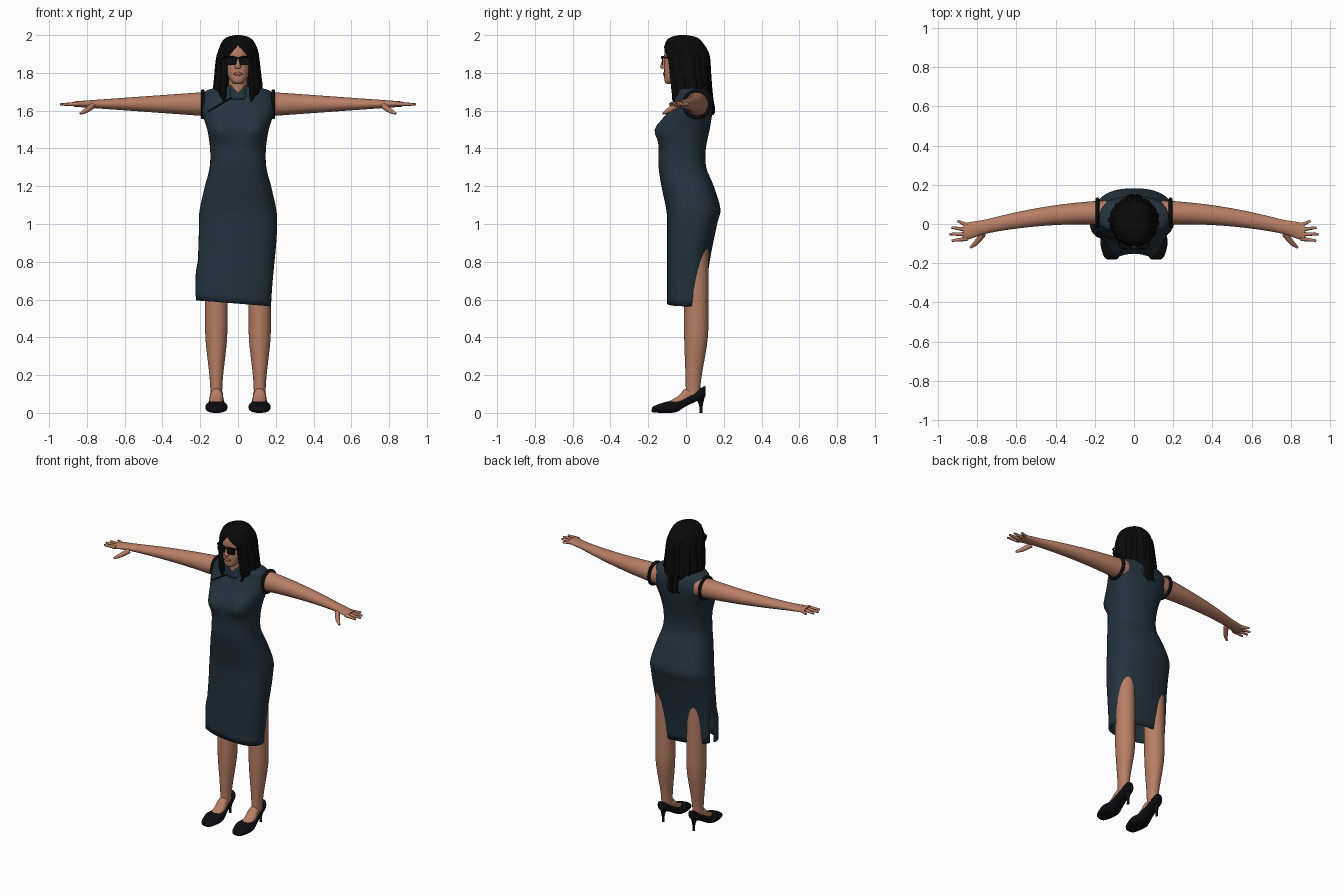
import bpy, bmesh, math, random
from mathutils import Vector
from mathutils.bvhtree import BVHTree

random.seed(4)
if "Cube" in bpy.data.objects:
    bpy.data.objects.remove(bpy.data.objects["Cube"])


def material(name, *color):
    mat = bpy.data.materials.new(name)
    mat.use_nodes = True
    mat.diffuse_color = (*color, 1)
    shader = mat.node_tree.nodes["Principled BSDF"]
    shader.inputs["Base Color"].default_value = (*color, 1)
    shader.inputs["Roughness"].default_value = .7
    return mat


SKIN = material("warm_skin", .48, .21, .13)
CLOTH = material("dark_slate_cloth", .017, .033, .047)
HAIR = material("black_hair", .003, .003, .003)
BLACK = material("black_leather", .004, .004, .005)
LIP = material("muted_lip", .3, .09, .07)


def mix(start, end, t):
    return start + (end - start) * t


def ramp(value, low, high):
    """Smooth step from zero at low to one at high."""
    t = min(1, max(0, (value - low) / (high - low)))
    return t * t * (3 - 2 * t)


def bump(value, centre, width):
    return math.exp(-((value - centre) / width) ** 2)


def smooth_rows(rows, steps=4):
    """Catmull-Rom resampling of a short table of sections."""
    out = []
    last = len(rows) - 1
    for i in range(last):
        quad = list(zip(rows[max(i - 1, 0)], rows[i], rows[i + 1], rows[min(i + 2, last)]))
        for j in range(steps):
            t = j / steps
            out.append([b + t / 2 * (c - a + t * (2 * a - 5 * b + 4 * c - d
                                                  + t * (3 * (b - c) + d - a)))
                        for a, b, c, d in quad])
    out.append(list(rows[last]))
    return out


def bridge(bm, rings, closed):
    for lower, upper in zip(rings, rings[1:]):
        for i in range(0 if closed else 1, len(lower)):
            bm.faces.new((lower[i - 1], lower[i], upper[i], upper[i - 1]))


def finish(name, bm, mat, mirror=False, thick=0):
    bmesh.ops.recalc_face_normals(bm, faces=bm.faces)
    mesh = bpy.data.meshes.new(name)
    bm.to_mesh(mesh)
    bm.free()
    mesh.materials.append(mat)
    mesh.shade_smooth()
    mesh.set_sharp_from_angle(angle=math.radians(50))
    ob = bpy.data.objects.new(name, mesh)
    bpy.context.collection.objects.link(ob)
    if mirror:
        ob.modifiers.new("mirror", "MIRROR").use_mirror_merge = False
    if thick:
        shell = ob.modifiers.new("shell", "SOLIDIFY")
        shell.thickness, shell.offset = thick, -1
    return ob


def loft(name, rows, mat, axis="z", centre=0, sides=28, power=2, mirror=False,
         thick=0, edit=None):
    """Rows are (position on axis, half width, near side, far side); thick means an open shell."""
    order = {"x": "xzy", "y": "yxz", "z": "zxy"}[axis]
    bm = bmesh.new()
    rings = []
    for along, half, near, far in smooth_rows(rows):
        ring = []
        for i in range(sides):
            angle = math.tau * i / sides
            c, s = (math.copysign(abs(f(angle)) ** (2 / power), f(angle))
                    for f in (math.cos, math.sin))
            place = dict(zip(order, (along, centre + half * c, mix(near, far, (1 + s) / 2))))
            ring.append(bm.verts.new([place[k] for k in "xyz"]))
        rings.append(ring)
    bridge(bm, rings, True)
    if not thick:
        bm.faces.new(rings[0])
        bm.faces.new(rings[-1])
    if edit:
        edit(bm)
    return finish(name, bm, mat, mirror, thick)


def tubes(name, paths, mat, both=False):
    """Tapered tubes; every point is (x, y, z, radius)."""
    curve = bpy.data.curves.new(name, "CURVE")
    curve.dimensions, curve.bevel_depth, curve.use_fill_caps = "3D", 1, True
    for side in ((1, -1) if both else (1,)):
        for path in paths:
            rows = smooth_rows(path)
            spline = curve.splines.new("POLY")
            spline.points.add(len(rows) - 1)
            for point, (x, y, z, radius) in zip(spline.points, rows):
                point.co, point.radius = (side * x, y, z, 1), radius
            spline.use_smooth = True
    curve.materials.append(mat)
    bpy.context.collection.objects.link(bpy.data.objects.new(name, curve))


# Dress: bust, leaning skirt, slanted hem and a slit on the right side
def shape_dress(bm):
    middles = {face: face.calc_center_median() for face in bm.faces}
    slit = [face for face, m in middles.items()
            if m.z < .78 and m.x < -.1 and .015 < m.y < .045]
    bmesh.ops.delete(bm, geom=slit, context="FACES")
    for v in bm.verts:
        x, y, z = v.co
        if y < -.02:
            v.co.y -= .034 * bump(abs(x), .1, .05) * bump(z, 1.5, .06)
        v.co.z -= .08 * x * ramp(z, .85, .6)
        v.co.x -= .02 * ramp(z, 1, .6)
        if z < .8 and x < -.15 and y < .03:
            v.co.x -= .008


dress = loft("dress", [
    (.58, .195, -.1, .1), (.8, .203, -.1, .125), (1, .207, -.1, .165), (1.08, .202, -.105, .182),
    (1.2, .175, -.13, .147), (1.3, .15, -.145, .107), (1.4, .148, -.145, .105),
    (1.5, .163, -.148, .125), (1.6, .193, -.095, .14), (1.67, .188, -.06, .135),
    (1.71, .16, -.05, .11), (1.73, .05, -.05, .05)],
    CLOTH, sides=56, power=2.4, thick=.006, edit=shape_dress)


# Stand collar with a front notch
def notch_collar(bm):
    for v in bm.verts:
        if v.co.y < 0 and v.co.z > 1.69:
            v.co.z -= max(0, .04 - abs(v.co.x))


loft("collar", [(1.66, .066, -.075, .065), (1.735, .056, -.066, .058)],
     CLOTH, thick=.006, edit=notch_collar)

# Piping along the diagonal front opening, laid on the cloth
bm = bmesh.new()
bm.from_mesh(dress.data)
tree = BVHTree.FromBMesh(bm)
bm.free()
seam = []
for i in range(9):
    across = i / 50
    hit = tree.ray_cast(Vector((-across, -1, 1.69 - .6 * across)), Vector((0, 1, 0)))[0]
    if hit:
        seam.append((*hit, .004))
tubes("front_piping", [seam], BLACK)

# Black edging round the armholes
turns = [math.tau * i / 12 for i in range(13)]
tubes("armhole_trim", [[(.187, .058 + .068 * math.cos(a), 1.634 + .069 * math.sin(a), .01)
                        for a in turns]], BLACK, both=True)

# Arms taper and sweep forward into flat hands
arm_rows = []
for i in range(15):
    t = i / 14
    middle, half = .058 - .1 * t * t, mix(.062, .03, t) + .015 * bump(t, 1, .1)
    arm_rows.append((mix(.14, .87, t), mix(.066, .014, t), middle - half, middle + half))
loft("arms", arm_rows, SKIN, axis="x", centre=1.635, mirror=True)
fingers = []
for i in range(4):
    t = i / 3
    fingers.append([(.85, mix(-.008, -.075, t), 1.635, .012),
                    (.9 + .13 * t - .1 * t * t, mix(.016, -.085, t), 1.633, .006)])
tubes("fingers", fingers, SKIN, both=True)
tubes("thumbs", [[(.77, -.05, 1.625, .016), (.805, -.095, 1.6, .013),
                  (.835, -.12, 1.584, .006)]], SKIN, both=True)

# Legs with calves, feet and pumps
leg_rows = []
for i in range(16):
    z = mix(.09, .95, i / 15)
    calf = ramp(z, .1, .45)
    middle, half = .037 + .017 * calf, .038 + .026 * calf
    leg_rows.append((z, .031 + .028 * calf, middle - half, middle + half))
loft("legs", leg_rows, SKIN, centre=.115, mirror=True)
loft("feet", [(-.12, .03, .02, .045), (-.04, .036, .03, .09), (0, .033, .045, .13),
              (.09, .018, .09, .13)], SKIN, axis="y", centre=.114, mirror=True)
loft("pumps", [(-.182, .01, .008, .016), (-.17, .037, .002, .036), (-.1, .058, 0, .06),
               (-.05, .05, .005, .064), (0, .04, .035, .084), (.09, .03, .078, .138),
               (.104, .013, .09, .138)], BLACK, axis="y", centre=.114, power=2.5, mirror=True)
loft("heels", [(0, .008, .07, .087), (.04, .009, .069, .089), (.1, .023, .045, .103)],
     BLACK, centre=.113, sides=16, mirror=True)

# Neck, head and face
loft("neck", [(1.64, .055, -.06, .055), (1.82, .048, -.07, .06)], SKIN)
loft("head", [(1.742, .018, -.1, -.055), (1.755, .037, -.113, -.02), (1.79, .058, -.116, .04),
              (1.85, .071, -.114, .09), (1.93, .07, -.112, .095), (1.97, .05, -.075, .065)],
     SKIN, power=2.3)
loft("nose", [(1.822, .009, -.122, -.1), (1.832, .016, -.137, -.1), (1.885, .007, -.118, -.1)],
     SKIN, sides=16)
loft("lips", [(1.784, .01, -.118, -.1), (1.795, .026, -.121, -.1), (1.805, .008, -.118, -.1)],
     LIP, sides=20)

# Sunglasses
loft("lenses", [(-.128, .027, 1.842, 1.887), (-.121, .028, 1.841, 1.888)],
     BLACK, axis="y", centre=.034, power=3.5, mirror=True)
tubes("glasses_frame", [[(0, -.127, 1.876, .004), (.03, -.127, 1.886, .004),
                         (.064, -.121, 1.884, .005), (.077, -.09, 1.88, .004),
                         (.078, 0, 1.875, .004)]], BLACK, both=True)

# Hair: wavy shell parted at the front, with a ragged lower edge
hair_rows = [(2, .015, -.035, 0), (1.99, .055, -.078, .052), (1.965, .085, -.107, .085),
             (1.9, .108, -.121, .121), (1.8, .12, -.11, .13), (1.7, .126, -.1, .139),
             (1.6, .105, -.09, .153)]
columns = 96
strands = [random.uniform(-.025, .025) for i in range(columns)]
strands.append(strands[0])
bm = bmesh.new()
rings = []
for z, half, front, back in smooth_rows(hair_rows):
    parting = math.radians(37) * ramp(z, 1.96, 1.87)
    loose, ends = ramp(z, 2, 1.88), ramp(z, 1.72, 1.58)
    ring = []
    for i, strand in enumerate(strands):
        a = mix(parting, math.tau - parting, i / columns)
        wave = 1 + loose * (.022 * math.sin(17 * a + 9 * z) + strand)
        y = (front + back) / 2 - (back - front) / 2 * math.cos(a) * wave
        lift = ends * (.02 * math.cos(a) + .01 * math.sin(a) + .02 + strand)
        ring.append(bm.verts.new((half * math.sin(a) * wave, y, z + lift)))
    rings.append(ring)
bridge(bm, rings, False)
bm.faces.new(rings[0][:-1])
bmesh.ops.remove_doubles(bm, verts=bm.verts, dist=.0001)
finish("hair", bm, HAIR, thick=.022)
